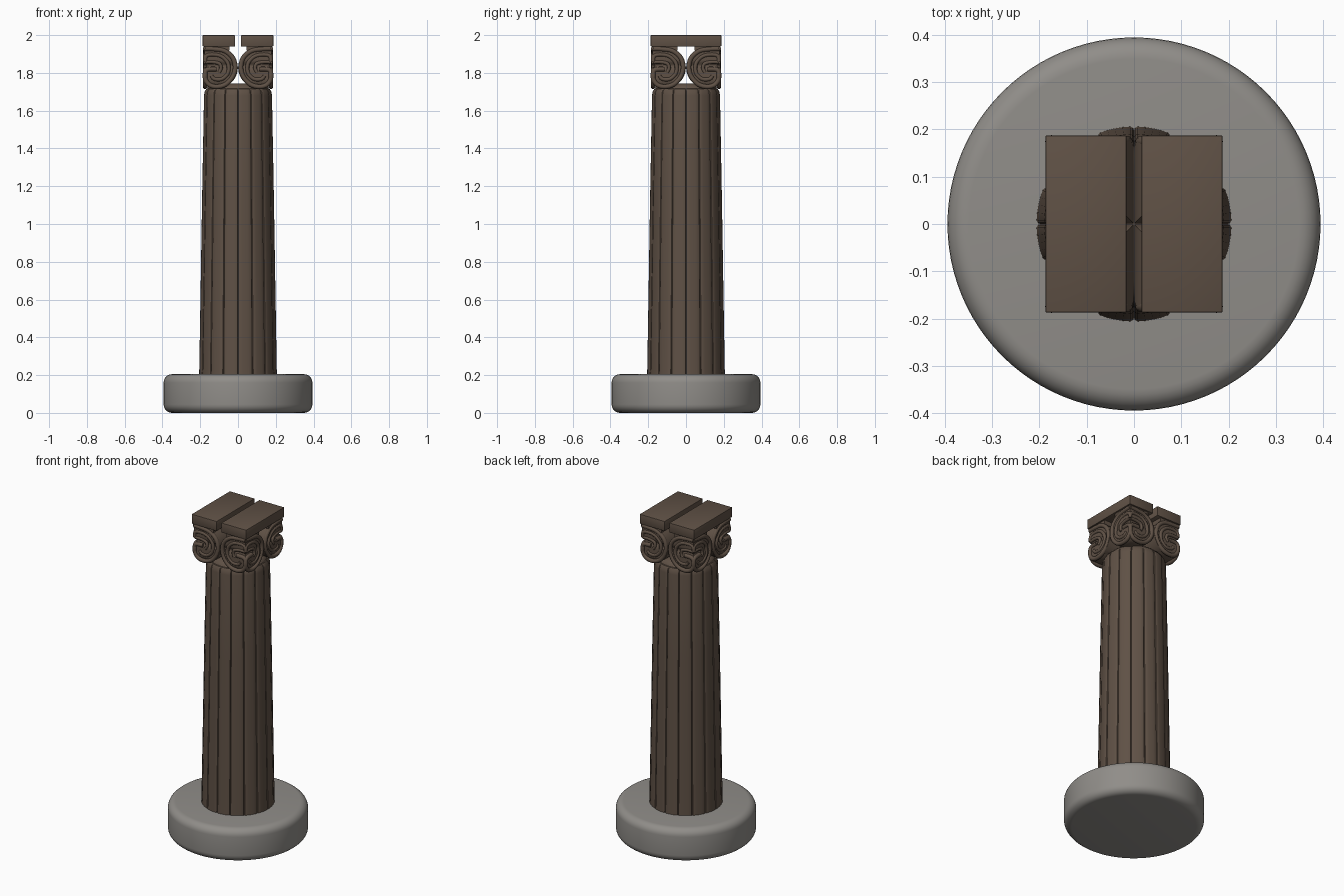
import bpy, bmesh, math
from mathutils import Vector

if "Cube" in bpy.data.objects:
    bpy.data.objects.remove(bpy.data.objects["Cube"])


def material(name, rgb):
    m = bpy.data.materials.new(name)
    m.diffuse_color = (*rgb, 1)
    m.use_nodes = True
    m.node_tree.nodes["Principled BSDF"].inputs["Base Color"].default_value = m.diffuse_color
    return m


BROWN = material("brown wood", (0.115, 0.082, 0.060))
GREY = material("grey stone", (0.28, 0.268, 0.25))


def finish(name, bm, mat, angle=40):
    bmesh.ops.recalc_face_normals(bm, faces=bm.faces)
    me = bpy.data.meshes.new(name)
    bm.to_mesh(me)
    bm.free()
    me.materials.append(mat)
    ob = bpy.data.objects.new(name, me)
    bpy.context.collection.objects.link(ob)
    bpy.ops.object.select_all(action='DESELECT')
    bpy.context.view_layer.objects.active = ob
    ob.select_set(True)
    bpy.ops.object.shade_smooth_by_angle(angle=math.radians(angle))
    return ob


def loft(bm, rings):
    """Skin a stack of closed rings and cap both ends."""
    vs = [[bm.verts.new(p) for p in r] for r in rings]
    n = len(vs[0])
    for a, b in zip(vs, vs[1:]):
        for i in range(n):
            bm.faces.new((a[i], a[(i + 1) % n], b[(i + 1) % n], b[i]))
    bm.faces.new(vs[0][::-1])
    bm.faces.new(vs[-1])


def circle(r, z, n=96):
    return [(r * math.cos(2 * math.pi * i / n), r * math.sin(2 * math.pi * i / n), z) for i in range(n)]


# round stone base with softened rims
bm = bmesh.new()
R, H, B = 0.394, 0.205, 0.045
arc = [(math.sin(t * math.pi / 12), math.cos(t * math.pi / 12)) for t in range(7)]
prof = [(R - B + B * s, B - B * c) for s, c in arc] + [(R - B + B * s, H - B + B * c) for s, c in arc[::-1]]
loft(bm, [circle(r, z) for r, z in prof])
finish("base", bm, GREY)

# tapered shaft of staves separated by narrow grooves
STAVES = 16
def stave_ring(r, z):
    pts = []
    for k in range(STAVES):
        for f, d in ((0, 0.007), (0.04, 0.002), (0.1, 0), (0.3, 0), (0.5, 0), (0.7, 0), (0.9, 0), (0.96, 0.002)):
            a = 2 * math.pi * (k + f) / STAVES
            pts.append(((r - d) * math.cos(a), (r - d) * math.sin(a), z))
    return pts

bm = bmesh.new()
loft(bm, [stave_ring(r, z) for r, z in
          ((0.206, 0.19), (0.199, 0.6), (0.190, 1.15), (0.180, 1.68), (0.177, 1.70), (0.168, 1.715), (0.15, 1.722))])
finish("shaft", bm, BROWN, 35)

# rounded neck between shaft and scrolls
bm = bmesh.new()
loft(bm, [circle(r, z, 64) for r, z in ((0.165, 1.71), (0.160, 1.725), (0.145, 1.738), (0.12, 1.745))])
finish("neck", bm, BROWN)

# scroll outline helpers: u is distance from the centre plane
ZC, UC, RS = 1.827, 0.104, 0.104
def scroll_inner(z):
    return UC - math.sqrt(max(0.0, RS ** 2 - (z - ZC) ** 2)) * 0.99

def scroll_outer(z):
    if z < 1.765:
        return 0.145 + 0.032 * math.sqrt(max(0, 1 - ((1.765 - z) / 0.042) ** 2))
    return 0.177 - 0.012 * math.exp(-((z - 1.838) / 0.015) ** 2)


def smooth_path(pts, steps=6):
    out = []
    for i in range(len(pts) - 1):
        p0, p1, p2, p3 = (Vector(pts[max(0, min(len(pts) - 1, j))]) for j in (i - 1, i, i + 1, i + 2))
        for s in range(steps):
            t = s / steps
            out.append(0.5 * (2 * p1 + (p2 - p0) * t + (2 * p0 - 5 * p1 + 4 * p2 - p3) * t * t
                              + (3 * p1 - p0 - 3 * p2 + p3) * t ** 3))
    return out + [Vector(pts[-1])]


def ridge(bm, pts, r, place):
    """Round tube along a path of (u, z) points, mapped to space by place."""
    path = smooth_path(pts)
    rings = []
    for i, p in enumerate(path):
        d = (path[min(i + 1, len(path) - 1)] - path[max(i - 1, 0)]).normalized()
        nrm = Vector((-d.y, d.x))
        rings.append([place(*(p + nrm * r * math.cos(a)), r * math.sin(a))
                      for a in (2 * math.pi * k / 10 for k in range(10))])
    loft(bm, rings)


OUTER = [(0.176, 1.928), (0.125, 1.926), (0.07, 1.916), (0.028, 1.88), (0.015, 1.83), (0.028, 1.78),
         (0.065, 1.740), (0.11, 1.727), (0.15, 1.736), (0.172, 1.765), (0.174, 1.80), (0.16, 1.818), (0.115, 1.82)]
INNER = [(0.174, 1.858), (0.168, 1.89), (0.13, 1.897), (0.085, 1.886), (0.053, 1.85), (0.053, 1.80),
         (0.085, 1.768), (0.125, 1.768), (0.14, 1.785)]
CENTRE = [(0.172, 1.857), (0.13, 1.857), (0.098, 1.848), (0.09, 1.825), (0.10, 1.803)]

# four corner scroll blocks with raised curls on both outward faces
for sx, sy, tag in ((-1, -1, "front_left"), (1, -1, "front_right"), (-1, 1, "back_left"), (1, 1, "back_right")):
    bm = bmesh.new()
    rings = []
    for i in range(33):
        z = ZC - RS + (1.942 - ZC + RS) * i / 32
        a, b = min(scroll_inner(z), 0.1), scroll_outer(z)
        if z > ZC + 0.09:
            a = min(a, 0.045)
        rings.append([(sx * a, sy * a, z), (sx * b, sy * a, z), (sx * b, sy * b, z), (sx * a, sy * b, z)])
    loft(bm, rings)
    for pts, r in ((OUTER, 0.0125), (INNER, 0.0105), (CENTRE, 0.0095)):
        ridge(bm, pts, r, lambda u, z, w: (sx * u, sy * (0.174 + w), z))
        ridge(bm, pts, r, lambda u, z, w: (sx * (0.174 + w), sy * u, z))
    finish("scroll_" + tag, bm, BROWN, 45)

# two top slabs with a slot between them
for s, tag in ((-1, "left"), (1, "right")):
    bm = bmesh.new()
    bmesh.ops.create_cube(bm, size=1)
    for v in bm.verts:
        v.co = (s * 0.1015 + v.co.x * 0.171, v.co.y * 0.374, 1.97 + v.co.z * 0.06)
    bmesh.ops.bevel(bm, geom=bm.edges[:], offset=0.003, segments=2, profile=0.5, affect='EDGES')
    finish("top_slab_" + tag, bm, BROWN)
